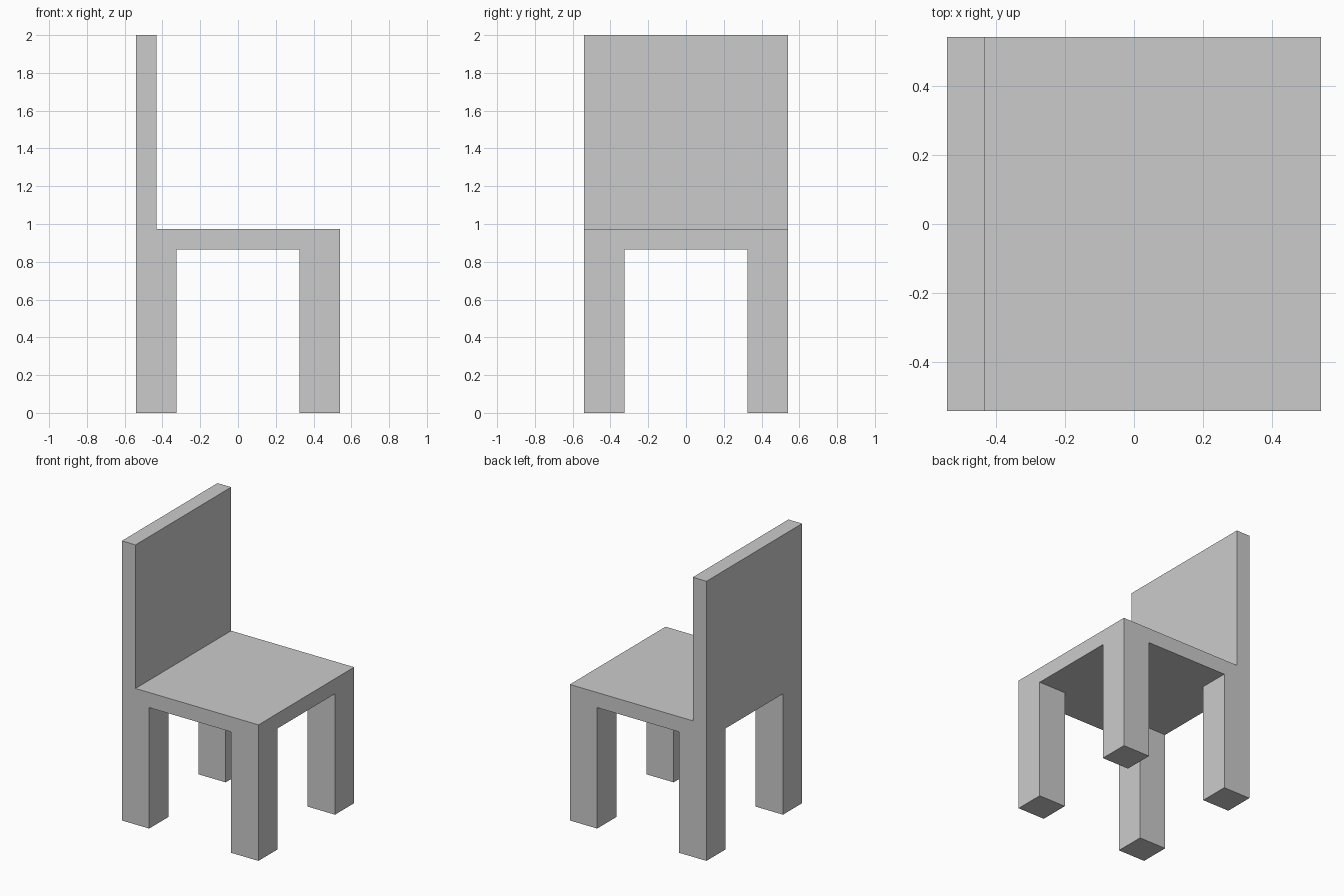
import bpy
import bmesh
from mathutils import Vector

if "Cube" in bpy.data.objects:
    bpy.data.objects.remove(bpy.data.objects["Cube"])

U = 2 / 18.5                # module: seat thickness, back thickness
HALF = 5 * U                # half width of the seat
LEG_IN = 3 * U              # inner side of the legs
BACK_IN = -4 * U            # front side of the backrest
LEG_H, SEAT_TOP, TOP = 8 * U, 9 * U, 2.0


def cut(bm, co, normal):
    bmesh.ops.bisect_plane(bm, geom=bm.verts[:] + bm.edges[:] + bm.faces[:],
                           plane_co=co, plane_no=normal)


def extrude(bm, faces, dz):
    res = bmesh.ops.extrude_face_region(bm, geom=faces)
    verts = [g for g in res["geom"] if isinstance(g, bmesh.types.BMVert)]
    bmesh.ops.translate(bm, verts=verts, vec=(0, 0, dz))
    left = [f for f in faces if f.is_valid]
    if left:
        bmesh.ops.delete(bm, geom=left, context="FACES")


bm = bmesh.new()

# Seat slab, cut where the legs and backrest grow out of it
bmesh.ops.create_cube(bm, size=1)
bmesh.ops.scale(bm, verts=bm.verts, vec=(2 * HALF, 2 * HALF, U))
bmesh.ops.translate(bm, verts=bm.verts, vec=(0, 0, LEG_H + U / 2))
for x in (BACK_IN, -LEG_IN, LEG_IN):
    cut(bm, Vector((x, 0, 0)), Vector((1, 0, 0)))
for y in (-LEG_IN, LEG_IN):
    cut(bm, Vector((0, y, 0)), Vector((0, 1, 0)))
bm.normal_update()

# Four legs
extrude(bm, [f for f in bm.faces if f.normal.z < -0.5
             and abs(f.calc_center_median().x) > LEG_IN
             and abs(f.calc_center_median().y) > LEG_IN], -LEG_H)

# Backrest
extrude(bm, [f for f in bm.faces if f.normal.z > 0.5
             and f.calc_center_median().x < BACK_IN], TOP - SEAT_TOP)

# Merge coplanar faces into clean flat sides
bmesh.ops.recalc_face_normals(bm, faces=bm.faces)
bmesh.ops.dissolve_limit(bm, angle_limit=0.01, verts=bm.verts, edges=bm.edges)

mesh = bpy.data.meshes.new("chair")
bm.to_mesh(mesh)
bm.free()
bpy.context.collection.objects.link(bpy.data.objects.new("chair", mesh))
